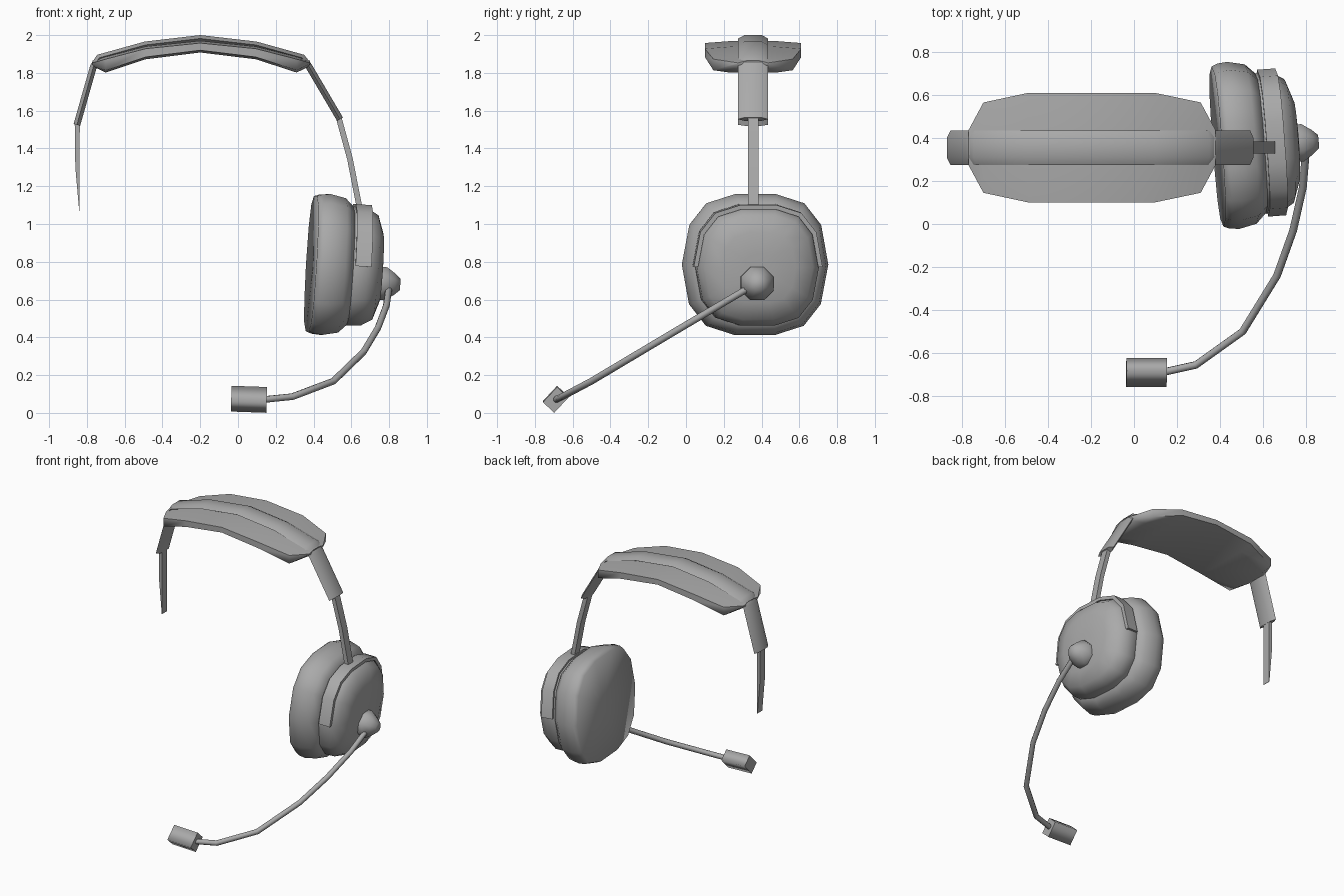
import bpy, bmesh, math
from mathutils import Matrix, Vector

cube = bpy.data.objects.get("Cube")
if cube:
    bpy.data.objects.remove(cube)

grey = bpy.data.materials.new("plain grey")
grey.use_nodes = True
COLOUR = (0.4, 0.4, 0.4, 1)
grey.diffuse_color = COLOUR
grey.node_tree.nodes["Principled BSDF"].inputs["Base Color"].default_value = COLOUR


def finish(name, bm, angle=50):
    """Turn a bmesh into a shaded, coloured object."""
    bmesh.ops.recalc_face_normals(bm, faces=bm.faces)
    mesh = bpy.data.meshes.new(name)
    bm.to_mesh(mesh)
    bm.free()
    obj = bpy.data.objects.new(name, mesh)
    bpy.context.collection.objects.link(obj)
    mesh.materials.append(grey)
    if angle:
        bpy.ops.object.select_all(action='DESELECT')
        obj.select_set(True)
        bpy.context.view_layer.objects.active = obj
        bpy.ops.object.shade_smooth_by_angle(angle=math.radians(angle))
    return obj


def loft(name, rings, tip=None, angle=50):
    """Skin closed rings; the first end may be a fan around a tip point."""
    bm = bmesh.new()
    loops = [[bm.verts.new(p) for p in ring] for ring in rings]
    n = len(loops[0])
    for a, b in zip(loops, loops[1:]):
        for i in range(n):
            j = (i + 1) % n
            bm.faces.new((a[i], a[j], b[j], b[i]))
    if tip is None:
        bm.faces.new(loops[0])
    else:
        t = bm.verts.new(tip)
        for i in range(n):
            bm.faces.new((loops[0][i], loops[0][(i + 1) % n], t))
    bm.faces.new(loops[-1])
    return finish(name, bm, angle)


def sweep(name, path, section, side, scales=None):
    """Sweep a section along a planar path; side is the plane's normal."""
    path = [Vector(p) for p in path]
    side = Vector(side).normalized()
    rings = []
    for i, p in enumerate(path):
        before = (p - path[max(i - 1, 0)]).normalized()
        after = (path[min(i + 1, len(path) - 1)] - p).normalized()
        tangent = (before + after).normalized()
        mitre = 1 / max(tangent.dot(after if after.length else before), 0.5)
        normal = tangent.cross(side).normalized() * mitre
        k = scales[i] if scales else 1
        rings.append([p + side * s + normal * (t * k) for s, t in section])
    return loft(name, rings)


MID = 0.355   # y of the headband centre line
Y = (0, 1, 0)

# Headband
band_path = [(-.853, 1.525), (-.765, 1.835), (-.735, 1.88), (-.49, 1.948), (-.2, 1.982),
             (.095, 1.948), (.34, 1.88), (.375, 1.835), (.54, 1.555)]
band_section = [(-.08, 0), (-.045, .018), (.045, .018), (.08, 0), (.045, -.018), (-.045, -.018)]
sweep("headband", [(x, MID, z) for x, z in band_path], band_section, Y)

# Head pad under the band: x, half width, top, bottom
pad_rings = []
for x, hw, top, low in [(-.77, .08, 1.865, 1.835), (-.7, .21, 1.885, 1.802), (-.49, .255, 1.94, 1.872),
                        (-.2, .255, 1.97, 1.908), (.095, .255, 1.94, 1.872),
                        (.31, .21, 1.885, 1.802), (.38, .08, 1.865, 1.835)]:
    section = [(-hw, top - .012), (-hw * .4, top), (hw * .4, top), (hw, top - .012),
               (hw, low + .012), (hw * .6, low), (-hw * .6, low), (-hw, low + .012)]
    pad_rings.append([(x, MID + y, z) for y, z in section])
loft("head_pad", pad_rings, angle=60)

# Sliders: one down to the ear cup, one tapering to a free end
slider_section = [(-.028, -.015), (.028, -.015), (.028, .015), (-.028, .015)]
sweep("cup_slider", [(x, MID, z) for x, z in [(.53, 1.575), (.593, 1.344), (.625, 1.18), (.645, 1.08)]],
      slider_section, Y)
sweep("free_slider", [(x, MID, z) for x, z in [(-.851, 1.54), (-.85, 1.3), (-.84, 1.07)]],
      slider_section, Y, [.9, .75, .06])

# Ear cup frame: local x points outwards
frame = (Matrix.Translation((.388, .36, .79)) @ Matrix.Rotation(.075, 4, 'Z')
         @ Matrix.Rotation(.06, 4, 'Y'))
quarter = [(.389, 0), (.35, .21), (.26, .325), (.11, .373)]
upper = quarter + [(-y, z) for y, z in reversed(quarter)]
outline = upper + [(y, -z) for y, z in reversed(upper[1:-1])]


def cup_ring(u, s):
    return [frame @ Vector((u, y * s, z * s)) for y, z in outline]


loft("ear_cushion", [cup_ring(*p) for p in [(0, .96), (.03, .99), (.075, 1), (.155, .955), (.2, .84)]],
     tip=frame @ Vector((.015, 0, 0)), angle=75)
loft("ear_cup", [cup_ring(*p) for p in [(.18, .81), (.205, .845), (.275, .835), (.335, .74),
                                        (.367, .5), (.376, .2)]])

# Yoke wrapped around the upper half of the cup
yoke_rings = [[frame @ Vector((u, y * s, z * s)) for u, s in
               [(.21, .82), (.21, .88), (.295, .88), (.295, .82)]] for y, z in upper]
loft("cup_yoke", yoke_rings)

# Boom pivot knob
pivot = frame @ Matrix.Translation((.36, -.012, -.082))
loft("pivot_knob", [[pivot @ Vector((u, r * math.cos(a), r * math.sin(a)))
                     for a in [math.tau * (k + .5) / 8 for k in range(8)]]
                    for u, r in [(0, .094), (.04, .094), (.085, .062), (.115, .034)]])

# Microphone boom
boom = [(.80, .35, .672), (.785, .17, .566), (.74, -.03, .448), (.665, -.24, .323),
        (.505, -.50, .168), (.288, -.655, .086), (.13, -.69, .07)]
round_section = [(.018 * math.cos(math.tau * k / 8), .018 * math.sin(math.tau * k / 8)) for k in range(8)]
sweep("microphone_boom", boom, round_section, (0, -.51, .86))

# Microphone capsule: soft sides, crisp ends
bm = bmesh.new()
bmesh.ops.create_cube(bm, size=1, matrix=Matrix.Diagonal((.188, .11, .082, 1)))
for face in bm.faces:
    face.smooth = abs(face.calc_center_median().x) < .05
bm.transform(Matrix.Translation((.058, -.69, .072)) @ Matrix.Rotation(.035, 4, 'Y')
             @ Matrix.Rotation(math.radians(47), 4, 'X'))
finish("microphone", bm, angle=None)
